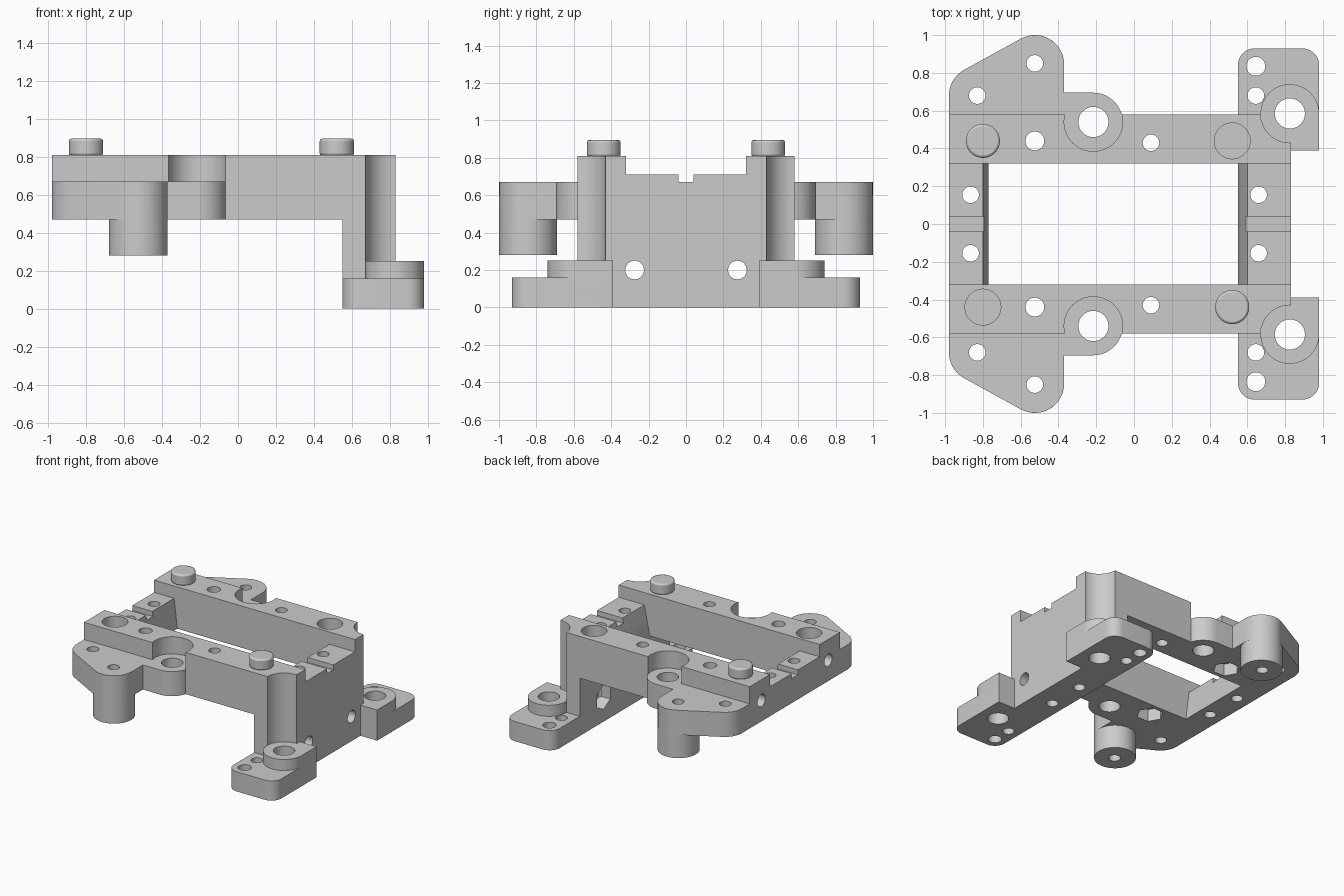
import bpy, bmesh
from math import sin, cos, pi, radians

if "Cube" in bpy.data.objects:
    bpy.data.objects.remove(bpy.data.objects["Cube"])


def prism(name, pts, lo, hi, axis='z'):
    """Extrude a 2D outline from lo to hi along an axis."""
    place = {'z': lambda p, t: (p[0], p[1], t),
             'y': lambda p, t: (p[0], t, p[1]),
             'x': lambda p, t: (t, p[0], p[1])}[axis]
    bm = bmesh.new()
    low = [bm.verts.new(place(p, lo)) for p in pts]
    top = [bm.verts.new(place(p, hi)) for p in pts]
    bm.faces.new(low)
    bm.faces.new(top)
    for i in range(len(pts)):
        j = (i + 1) % len(pts)
        bm.faces.new((low[i], low[j], top[j], top[i]))
    bmesh.ops.recalc_face_normals(bm, faces=bm.faces)
    me = bpy.data.meshes.new(name)
    bm.to_mesh(me)
    bm.free()
    ob = bpy.data.objects.new(name, me)
    bpy.context.collection.objects.link(ob)
    return ob


def circle(x, y, r, n=48, turn=0.0):
    return [(x + r * cos(turn + 2 * pi * i / n), y + r * sin(turn + 2 * pi * i / n)) for i in range(n)]


def arc(x, y, r, a0, a1, n=12):
    return [(x + r * cos(radians(a0 + (a1 - a0) * i / n)), y + r * sin(radians(a0 + (a1 - a0) * i / n)))
            for i in range(n + 1)]


def rect(x0, x1, y0, y1):
    return [(x0, y0), (x1, y0), (x1, y1), (x0, y1)]


def combine(target, tool, op):
    mod = target.modifiers.new(op, 'BOOLEAN')
    mod.operation, mod.solver, mod.object = op, 'EXACT', tool
    bpy.context.view_layer.objects.active = target
    bpy.ops.object.modifier_apply(modifier=mod.name)
    bpy.data.objects.remove(tool)


R = 0.155                                    # radius of all bosses
solids, cuts = [], []

# end bar and leg wall, both with a sloped inner face
frame = prism("bracket_body", [(-.98, .47), (-.77, .47), (-.80, .71), (-.98, .71)], -.4, .4, 'y')
solids.append(prism("leg_wall", [(.55, 0), (.83, 0), (.83, .71), (.60, .71), (.55, .47)], -.45, .45, 'y'))

for s in (1, -1):
    def add(name, pts, lo, hi):
        solids.append(prism(name, [(x, y * s) for x, y in pts], lo, hi))

    def cut(pts, lo, hi):
        cuts.append(prism("cutter", [(x, y * s) for x, y in pts], lo, hi))

    # side rail and leg column
    add("rail", rect(-.98, .83, .32, .58), .47, .81)
    add("column", rect(.55, .83, .32, .58), 0, .60)
    # ear flange with its rounded corners, hanging post, screw lug
    add("ear", [(-.98, .5), (-.37, .5)] + arc(-.525, .845, R, 0, 118) + arc(-.825, .68, R, 118, 180), .47, .67)
    add("ear_post", circle(-.525, .845, R), .28, .60)
    add("lug", [(-.5, .42), (-.215, .42)] + arc(-.215, .54, R, -50, 90, 20) + [(-.5, .695)], .47, .67)
    # foot plate and raised boss
    add("foot", [(.55, .39), (.98, .39)] + arc(.89, .84, .09, 0, 90) + arc(.64, .84, .09, 90, 180), 0, .16)
    add("foot_boss", [(.74, .39), (.98, .39)] + arc(.825, .585, R, 0, 180, 24) + [(.67, .45)], .08, .25)

    # screw head clearances
    cut(circle(-.215, .54, R), .67, 1)
    cut(circle(.825, .585, R), .25, 1)
    # vertical through holes
    for x, y, r in ((-.83, .68, .044), (-.525, .85, .044), (-.525, .44, .05), (.09, .43, .044),
                    (-.215, .54, .08), (.645, .835, .05), (.645, .68, .044), (.825, .585, .08),
                    (.66, .155, .044), (-.865, .155, .044)):
        cut(circle(x, y, r, 32), -.1, 1)
    # nut pockets under the rails and inside the leg wall, with cross holes
    cut(circle(-.525, .44, .1, 6), .4, .57)
    cuts.append(prism("cutter", circle(.275 * s, .2, .05, 32), .5, .9, 'x'))
    cuts.append(prism("cutter", circle(.275 * s, .2, .1, 6, pi / 2), .5, .65, 'x'))
    cuts.append(prism("cutter", circle(.43 * s, .64, .05, 32), -1.1, -.525, 'x'))

# locating sockets opposite the pegs, centre notches across both end bars
cuts += [prism("cutter", circle(-.8, -.44, .095), .70, 1), prism("cutter", circle(.52, .44, .095), .70, 1),
         prism("cutter", rect(-1.1, -.7, -.04, .04), .67, 1), prism("cutter", rect(.5, .9, -.04, .04), .67, 1)]

for ob in solids:
    combine(frame, ob, 'UNION')
for ob in cuts:
    combine(frame, ob, 'DIFFERENCE')

# locating pegs with a softened rim
pegs = []
for name, x, y in (("peg_left_back", -.8, .44), ("peg_right_front", .52, -.44)):
    peg = prism(name, circle(x, y, .09), .805, .895)
    bev = peg.modifiers.new("rim", 'BEVEL')
    bev.width, bev.segments, bev.limit_method, bev.angle_limit = .012, 2, 'ANGLE', radians(40)
    pegs.append(peg)

for ob in [frame] + pegs:
    bpy.ops.object.select_all(action='DESELECT')
    ob.select_set(True)
    bpy.context.view_layer.objects.active = ob
    bpy.ops.object.shade_smooth_by_angle(angle=radians(30))
